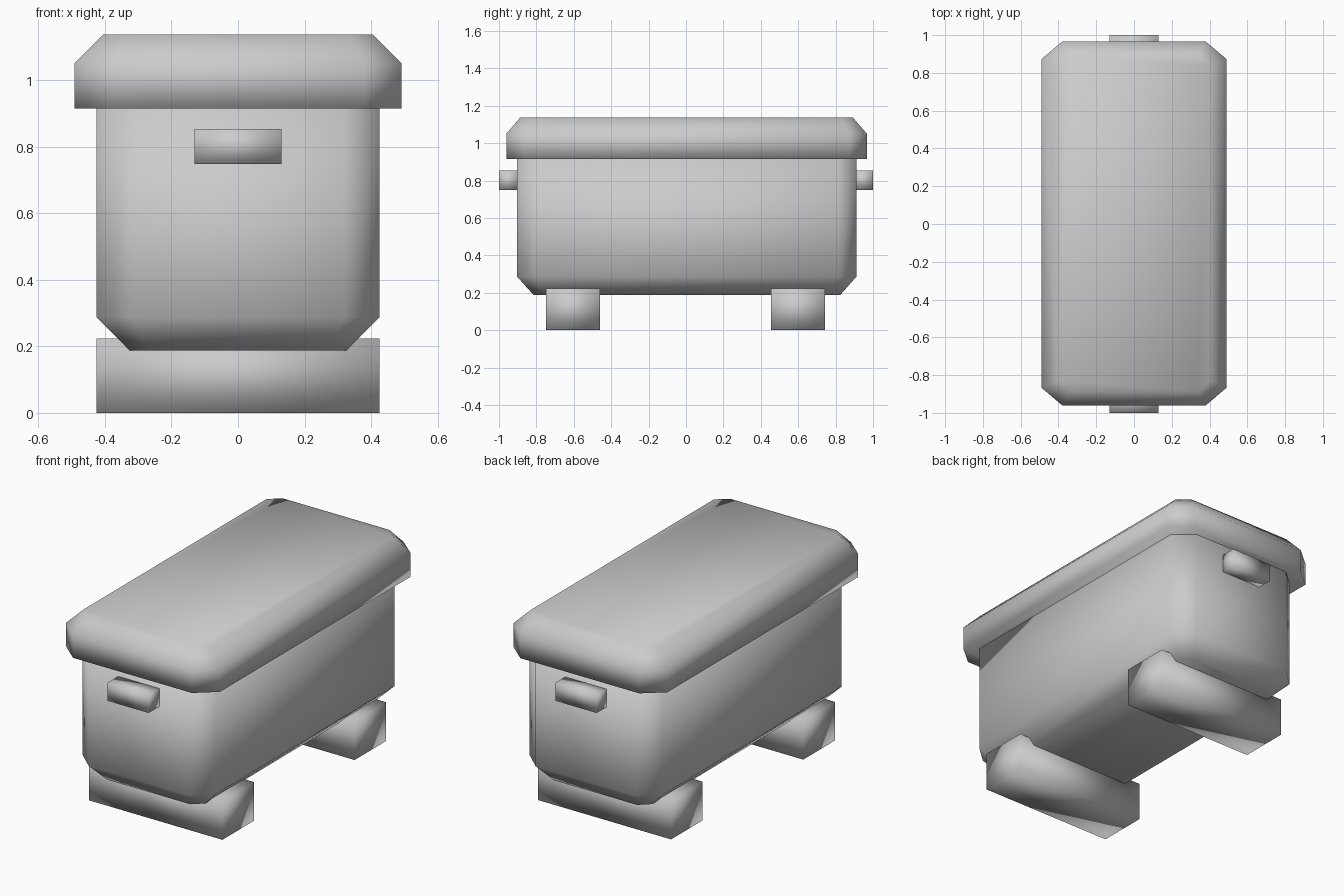
import bpy, bmesh

if "Cube" in bpy.data.objects:
    bpy.data.objects.remove(bpy.data.objects["Cube"])


def finish(name, bm):
    bmesh.ops.recalc_face_normals(bm, faces=bm.faces)
    me = bpy.data.meshes.new(name)
    bm.to_mesh(me)
    bm.free()
    me.shade_smooth()
    ob = bpy.data.objects.new(name, me)
    bpy.context.collection.objects.link(ob)
    return ob


def box(name, x, y, z):
    bm = bmesh.new()
    bmesh.ops.create_cube(bm, size=1)
    for v in bm.verts:
        v.co = [r[0] + (c + 0.5) * (r[1] - r[0]) for c, r in zip(v.co, (x, y, z))]
    return finish(name, bm)


def octagon(bm, hx, y0, y1, cx, cy, z):
    # rectangle with clipped corners
    pts = [(-hx + cx, y0), (hx - cx, y0), (hx, y0 + cy), (hx, y1 - cy),
           (hx - cx, y1), (-hx + cx, y1), (-hx, y1 - cy), (-hx, y0 + cy)]
    return [bm.verts.new((x, y, z)) for x, y in pts]


def stacked(name, rings):
    bm = bmesh.new()
    loops = [octagon(bm, *r) for r in rings]
    for a, b in zip(loops, loops[1:]):
        for i in range(8):
            j = (i + 1) % 8
            bm.faces.new((a[i], a[j], b[j], b[i]))
    bm.faces.new(loops[0][::-1])
    bm.faces.new(loops[-1])
    return finish(name, bm)


# Tub with clipped upright corners and a chamfered bottom
stacked("body", [(0.325, -0.814, 0.824, 0.06, 0.054, 0.187),
                 (0.425, -0.904, 0.912, 0.105, 0.095, 0.287),
                 (0.425, -0.904, 0.912, 0.105, 0.095, 0.92)])

# Overhanging lid with a chamfered top
stacked("lid", [(0.491, -0.961, 0.967, 0.112, 0.095, 0.915),
                (0.491, -0.961, 0.967, 0.112, 0.095, 1.05),
                (0.404, -0.886, 0.892, 0.065, 0.056, 1.137)])

# Cross feet
box("front_foot", (-0.425, 0.425), (-0.749, -0.461), (0, 0.223))
box("back_foot", (-0.425, 0.425), (0.455, 0.743), (0, 0.223))

# End handles
box("front_handle", (-0.131, 0.131), (-1.0, -0.89), (0.748, 0.853))
box("back_handle", (-0.131, 0.131), (0.89, 1.0), (0.748, 0.853))
